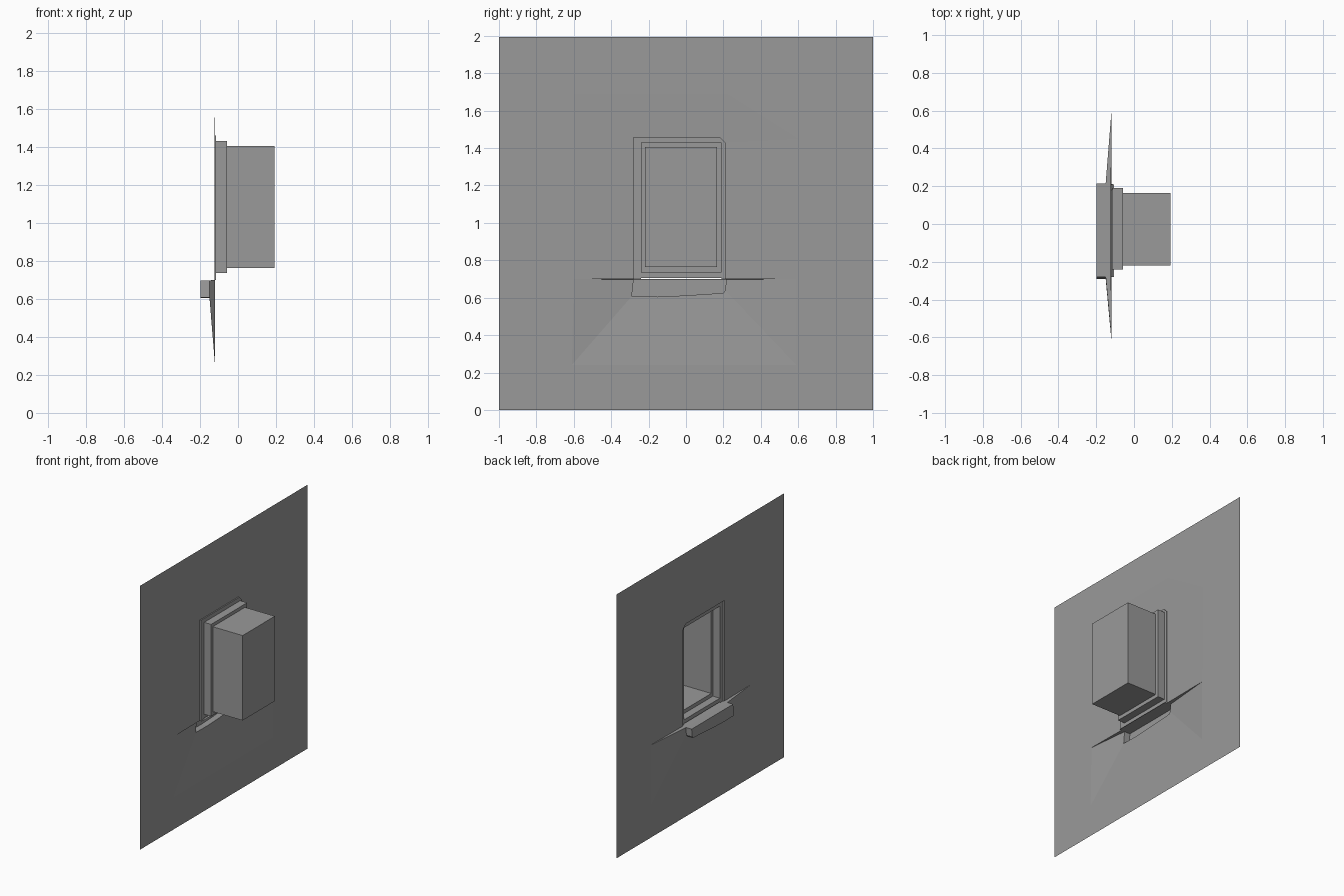
import bpy, bmesh

if "Cube" in bpy.data.objects:
    bpy.data.objects.remove(bpy.data.objects["Cube"])

W = -0.12          # wall plane
P = -0.124         # slightly raised plaster at the opening
B = -0.15          # bulge around the sill
F = -0.115         # face of the window surround

grey = bpy.data.materials.new("dark_grey")
grey.diffuse_color = (0.32, 0.32, 0.32, 1)
grey.use_nodes = True
grey.node_tree.nodes["Principled BSDF"].inputs["Base Color"].default_value = grey.diffuse_color


def make(name, faces):
    """Mesh from polygons of (x, y, z) points, welded where they meet."""
    bm = bmesh.new()
    for f in faces:
        bm.faces.new([bm.verts.new(p) for p in f])
    bmesh.ops.remove_doubles(bm, verts=bm.verts, dist=0.0005)
    bmesh.ops.recalc_face_normals(bm, faces=bm.faces)
    me = bpy.data.meshes.new(name)
    bm.to_mesh(me)
    bm.free()
    me.materials.append(grey)
    ob = bpy.data.objects.new(name, me)
    bpy.context.collection.objects.link(ob)
    return ob


def strip(a, b, closed=True):
    """Quads joining two matching point loops."""
    n = len(a)
    return [(a[i], a[(i + 1) % n], b[(i + 1) % n], b[i])
            for i in range(n if closed else n - 1)]


def at(x, pts):
    return [(x, y, z) for y, z in pts]


def rect(x, y0, y1, z0, z1):
    return at(x, [(y0, z0), (y1, z0), (y1, z1), (y0, z1)])


# outline of the opening and of the sill
opening = [(-0.28, 0.7), (-0.28, 1.46), (0.18, 1.46), (0.21, 1.43), (0.21, 0.7)]
sill_edge = [(-0.28, 0.697), (-0.29, 0.607), (-0.15, 0.605), (0.0, 0.612),
             (0.2, 0.625), (0.21, 0.64), (0.215, 0.697)]

# wall: flat outer area with a shallow bulge around the opening
hole = at(P, opening)
bl, br = (W, -0.61, 0.24), (W, 0.59, 0.24)
tl, tr = (W, -0.6, 0.7), (W, 0.59, 0.7)
ur, ut, ul = (W, 0.6, 1.45), (W, 0.22, 1.69), (W, -0.6, 1.69)
c0, c1, c2, c3 = rect(W, -1, 1, 0, 1.995)
m0, m1 = (W, -1, 0.7), (W, 1, 0.7)
sill_b = at(B, sill_edge)
make("wall", [
    (c0, c1, br, bl), (c0, bl, tl, m0), (c1, m1, tr, br),
    (m1, c2, ut, ur), (m1, ur, tr), (c2, c3, ul, ut), (c3, m0, tl, ul),
    (tl, hole[0], hole[1], ul), (ul, hole[1], hole[2], ut),
    (hole[4], tr, ur, hole[3]), (hole[3], ur, ut, hole[2]),
    (tl, bl, sill_b[1], sill_b[0]), (br, tr, sill_b[6], sill_b[5]),
    [bl, br] + sill_b[5:0:-1],
])

# thin triangular ledges either side of the sill
make("wall_ledge", [(tl, hole[0], sill_b[0]), (tr, sill_b[6], hole[4])])

# window frame: surround, rebate and deep recess
band = opening + [(0.19, 0.7), (0.19, 1.43), (-0.24, 1.43), (-0.24, 0.7)]
make("window_surround", [at(F, band), rect(F, -0.24, 0.19, 0.706, 0.735)]
     + strip(hole, at(F, opening), closed=False))
loops = [rect(F, -0.24, 0.19, 0.735, 1.43), rect(-0.057, -0.24, 0.19, 0.735, 1.43),
         rect(-0.057, -0.22, 0.165, 0.763, 1.405), rect(0.193, -0.22, 0.165, 0.763, 1.405)]
recess = [loops[-1]]
for a, b in zip(loops, loops[1:]):
    recess += strip(a, b)
make("window_recess", recess)

# hollow sill, open at the back, its top running in under the window
make("window_sill", [at(-0.198, sill_edge)] + strip(at(-0.198, sill_edge), sill_b)
     + [(sill_b[0], sill_b[6], (-0.106, 0.21, 0.699), (-0.106, -0.28, 0.699))])
